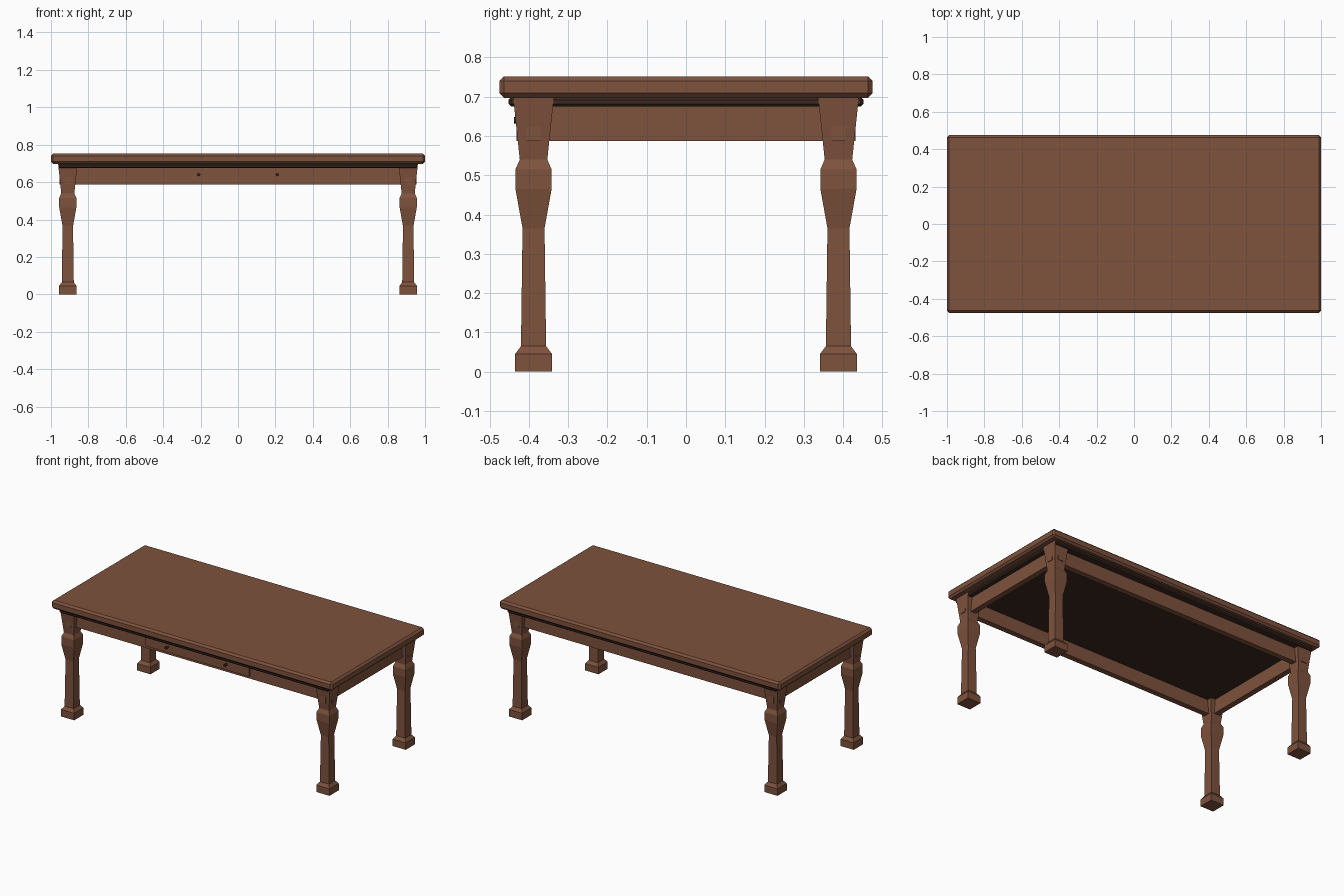
import bpy, bmesh, math
from mathutils import Matrix

if "Cube" in bpy.data.objects:
    bpy.data.objects.remove(bpy.data.objects["Cube"])


def material(name, rgb):
    m = bpy.data.materials.new(name)
    m.diffuse_color = (*rgb, 1)
    m.use_nodes = True
    m.node_tree.nodes["Principled BSDF"].inputs["Base Color"].default_value = m.diffuse_color
    return m


WOOD = material("brown wood", (0.21, 0.084, 0.047))
DARK = material("dark wood", (0.045, 0.022, 0.014))


def finish(name, bm, mat):
    bmesh.ops.recalc_face_normals(bm, faces=bm.faces)
    mesh = bpy.data.meshes.new(name)
    bm.to_mesh(mesh)
    bm.free()
    mesh.materials.append(mat)
    ob = bpy.data.objects.new(name, mesh)
    bpy.context.collection.objects.link(ob)
    return ob


def box(name, x, y, z, mat, bevel=0):
    """Box from (min, max) ranges, optionally with chamfered edges."""
    bm = bmesh.new()
    bmesh.ops.create_cube(bm, size=1)
    for v in bm.verts:
        v.co = [r[0] if c < 0 else r[1] for r, c in zip((x, y, z), v.co)]
    if bevel:
        bmesh.ops.bevel(bm, geom=bm.edges[:], offset=bevel, segments=1, affect='EDGES')
    return finish(name, bm, mat)


def leg(name, cx, cy):
    """Square leg lofted through (height, half width) rings."""
    profile = [(0, 0.047), (0.045, 0.047), (0.065, 0.032), (0.365, 0.028),
               (0.465, 0.046), (0.515, 0.046), (0.54, 0.035), (0.70, 0.052)]
    bm = bmesh.new()
    rings = [[bm.verts.new((cx + sx * h, cy + sy * h, z))
              for sx, sy in ((-1, -1), (1, -1), (1, 1), (-1, 1))]
             for z, h in profile]
    for a, b in zip(rings, rings[1:]):
        for i in range(4):
            j = (i + 1) % 4
            bm.faces.new((a[i], a[j], b[j], b[i]))
    bm.faces.new(rings[0])
    bm.faces.new(rings[-1])
    finish(name, bm, WOOD)


LX, LY, T = 0.91, 0.388, 0.018   # leg centres and half apron thickness

# Top board and the dark moulding slab under it
box("table_top", (-1, 1), (-0.475, 0.475), (0.697, 0.752), WOOD, 0.012)
box("under_moulding", (-0.96, 0.96), (-0.452, 0.452), (0.675, 0.699), DARK, 0.007)

# Legs
for sx, side in ((-1, "left"), (1, "right")):
    for sy, end in ((-1, "front"), (1, "back")):
        leg(f"{end}_{side}_leg", sx * LX, sy * LY)

# Aprons, whose ends poke slightly through the tapered legs
for s, end, side in ((-1, "front", "left"), (1, "back", "right")):
    box(f"{end}_apron", (-0.954, 0.954), (s * LY - T, s * LY + T), (0.587, 0.68), WOOD)
    box(f"{side}_apron", (s * LX - T, s * LX + T), (-0.432, 0.432), (0.587, 0.68), WOOD)

# Drawer front with two round knobs
box("drawer_front", (-0.369, 0.369), (-0.413, -0.40), (0.602, 0.676), WOOD)
for s, side in ((-1, "left"), (1, "right")):
    bm = bmesh.new()
    place = Matrix.Translation((s * 0.21, -0.424, 0.64)) @ Matrix.Rotation(math.pi / 2, 4, 'X')
    bmesh.ops.create_cone(bm, cap_ends=True, segments=12, radius1=0.006, radius2=0.009,
                          depth=0.028, matrix=place)
    finish(f"{side}_knob", bm, DARK)
